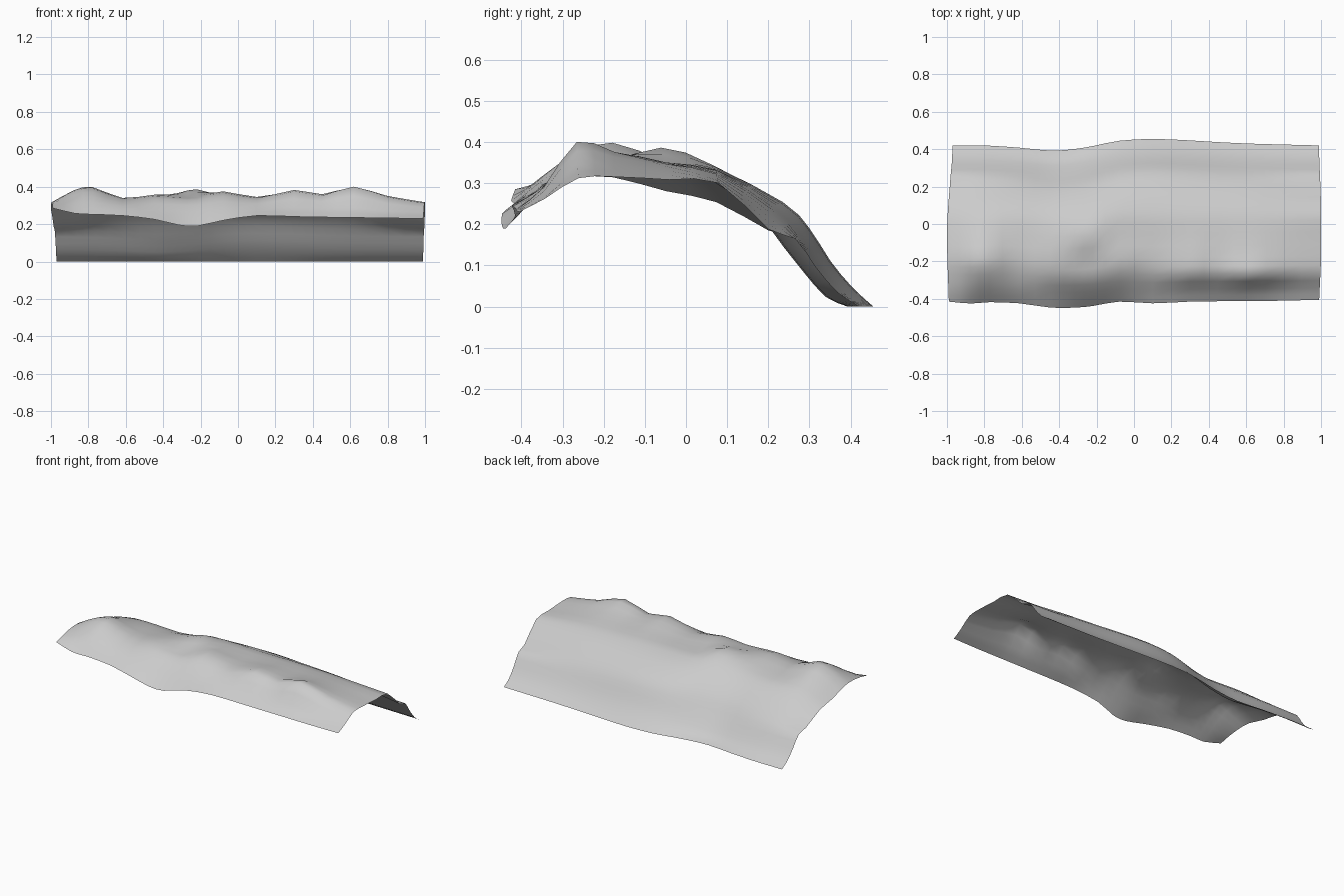
import bpy, bmesh
from mathutils import Vector

# Stations along the length
XS = [-1, -.88, -.78, -.62, -.45, -.32, -.22, -.08, .1, .3, .45, .62, .8, 1]
FRONT_Y = [-.415, -.425, -.418, -.424, -.447, -.447, -.438, -.415, -.424, -.415, -.413, -.412, -.41, -.405]
BACK_Y = [.42, .42, .418, .407, .392, .402, .418, .445, .455, .447, .438, .43, .425, .42]
# Heights of the front edge, front slope, crest and upper back rows
HEIGHTS = [
    [.285, .257, .252, .245, .225, .195, .190, .220, .245, .240, .237, .235, .232, .230],
    [.302, .312, .315, .295, .280, .268, .268, .285, .285, .290, .285, .290, .270, .263],
    [.314, .355, .372, .325, .335, .330, .330, .350, .328, .375, .352, .400, .345, .312],
    [.314, .380, .398, .340, .357, .348, .348, .375, .345, .376, .357, .376, .345, .315],
    [.280, .335, .352, .330, .342, .366, .386, .350, .342, .350, .345, .346, .330, .308],
    [.254, .290, .308, .310, .312, .328, .345, .338, .335, .332, .328, .322, .312, .300],
    [.185, .205, .215, .222, .225, .233, .243, .252, .254, .248, .242, .235, .215, .188],
]
ROW_Y = [None, -.35, -.27, -.18, -.05, .07]
# Lower back slope: distance in from the back edge, height, hollow where the edge draws in
TAIL = [(.155, .190, .045), (.105, .112, .030), (.052, .048, .025), (0, 0, 0)]
# Row-by-row reach of the left and right ends
LEFT = [.99, .992, .995, .998, 1, .995, .985, .98, .975, .972, .97]
RIGHT = [.99, .993, .997, 1, 1, 1, .997, .994, .992, .99, .99]


def smooth_path(pts, steps):
    """Catmull-Rom curve through the points."""
    p = [pts[0] * 2 - pts[1]] + pts + [pts[-1] * 2 - pts[-2]]
    out = []
    for i in range(1, len(p) - 2):
        a, b, c, d = p[i - 1:i + 3]
        for s in range(steps):
            t = s / steps
            out.append(.5 * (2 * b + (c - a) * t + (2 * a - 5 * b + 4 * c - d) * t * t
                             + (3 * b - a - 3 * c + d) * t ** 3))
    return out + [pts[-1]]


def section(i):
    """Cross-section of the bank at one station."""
    fy, by = FRONT_Y[i], BACK_Y[i]
    hollow = (.455 - by) / .063
    yz = [(fy, HEIGHTS[0][i])]
    yz += [(ROW_Y[r] + (fy + .42) * .6, HEIGHTS[r][i]) for r in range(1, 6)]
    yz += [(by - .22, HEIGHTS[6][i])]
    yz += [(by - d, z - drop * hollow) for d, z, drop in TAIL]
    return [Vector((XS[i] * (LEFT[r] if XS[i] < 0 else RIGHT[r]), y, z))
            for r, (y, z) in enumerate(yz)]


# Rippled open sheet lofted through the sections
sections = [smooth_path(section(i), 2) for i in range(len(XS))]
rows = [smooth_path(list(row), 2) for row in zip(*sections)]
bm = bmesh.new()
grid = [[bm.verts.new(p) for p in row] for row in rows]
for a, b in zip(grid, grid[1:]):
    for i in range(len(a) - 1):
        bm.faces.new((a[i], a[i + 1], b[i + 1], b[i]))
for f in bm.faces:
    f.smooth = True
for v in bm.verts:
    v.co.z = max(v.co.z, 0)
mesh = bpy.data.meshes.new("ground_bank")
bm.to_mesh(mesh)
bm.free()
bpy.context.collection.objects.link(bpy.data.objects.new("ground_bank", mesh))
